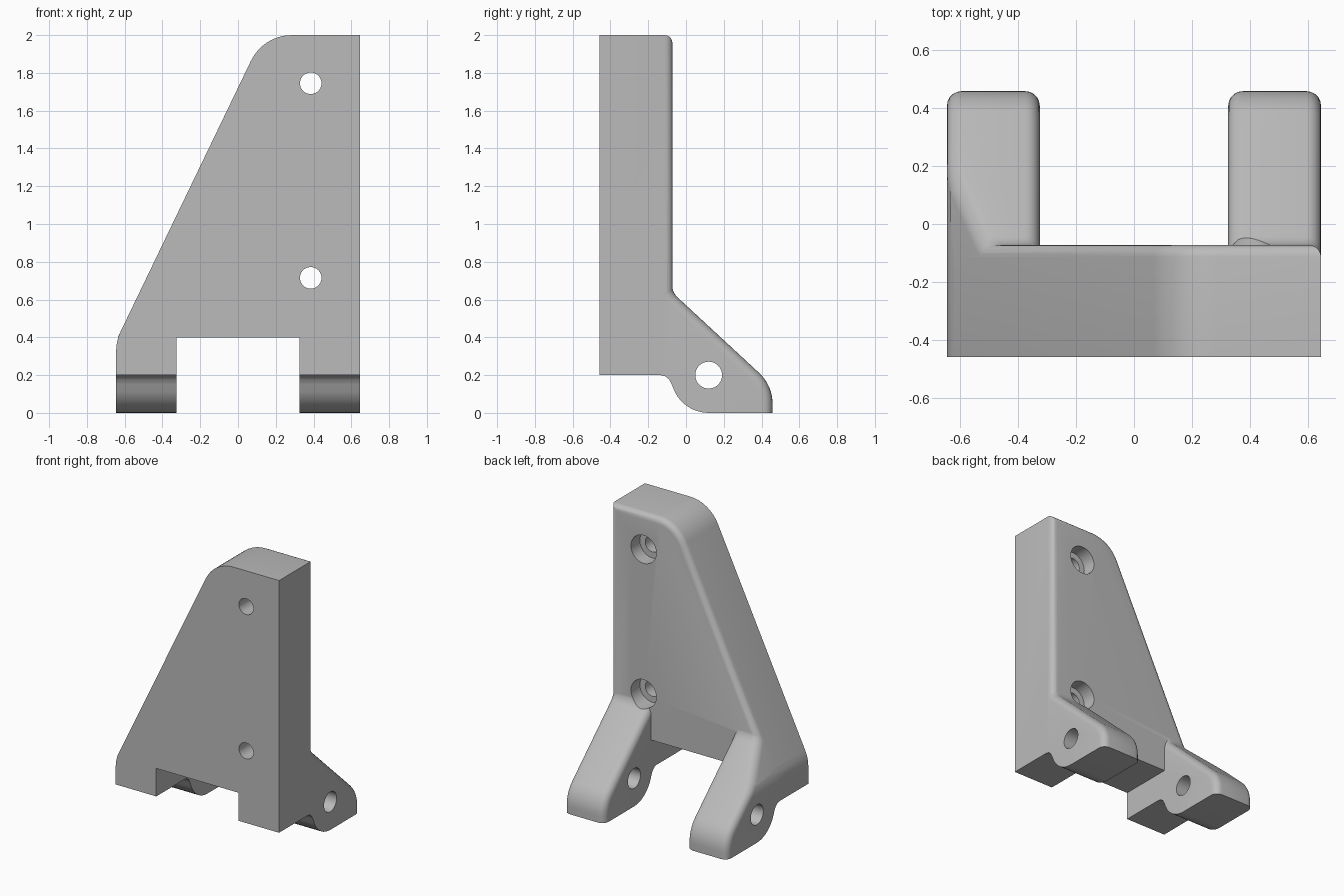
import bpy, bmesh, math
from mathutils import Vector

if "Cube" in bpy.data.objects:
    bpy.data.objects.remove(bpy.data.objects["Cube"])

grey = bpy.data.materials.new("matte grey")
grey.diffuse_color = (0.5, 0.5, 0.5, 1)
grey.use_nodes = True
grey.node_tree.nodes["Principled BSDF"].inputs["Base Color"].default_value = grey.diffuse_color


def rounded(points, seg=8):
    """2D outline from (a, b, radius) corners; a radius above 0 rounds the corner."""
    out, n = [], len(points)
    for i, (a, b, r) in enumerate(points):
        p = Vector((a, b))
        if r == 0:
            out.append(p)
            continue
        u = (Vector(points[i - 1][:2]) - p).normalized()
        v = (Vector(points[(i + 1) % n][:2]) - p).normalized()
        half = u.angle(v) / 2
        c = p + (u + v).normalized() * (r / math.sin(half))
        t = r / math.tan(half)
        s, e = p + u * t - c, p + v * t - c
        turn = s.angle_signed(e)
        a0 = math.atan2(s.y, s.x)
        for k in range(seg + 1):
            w = a0 - turn * k / seg
            out.append(c + Vector((math.cos(w), math.sin(w))) * r)
    return out


def prism(name, outline, axis, lo, hi):
    """Extrude an outline along x (outline in y,z) or along y (outline in x,z)."""
    def place(p, d):
        return (d, p.x, p.y) if axis == 'x' else (p.x, d, p.y)
    bm = bmesh.new()
    a = [bm.verts.new(place(p, lo)) for p in outline]
    b = [bm.verts.new(place(p, hi)) for p in outline]
    bm.faces.new(a)
    bm.faces.new(b[::-1])
    for i in range(len(a)):
        j = (i + 1) % len(a)
        bm.faces.new((a[j], a[i], b[i], b[j]))
    bmesh.ops.recalc_face_normals(bm, faces=bm.faces)
    me = bpy.data.meshes.new(name)
    bm.to_mesh(me)
    bm.free()
    me.materials.append(grey)
    ob = bpy.data.objects.new(name, me)
    bpy.context.collection.objects.link(ob)
    return ob


def disc(a, b, r, n=40):
    return [Vector((a + r * math.cos(2 * math.pi * k / n),
                    b + r * math.sin(2 * math.pi * k / n))) for k in range(n)]


def combine(ob, other, op):
    mod = ob.modifiers.new("bool", 'BOOLEAN')
    mod.operation, mod.solver, mod.object = op, 'EXACT', other
    bpy.context.view_layer.objects.active = ob
    bpy.ops.object.modifier_apply(modifier=mod.name)
    bpy.data.objects.remove(other)


def soften(ob, radius, rule):
    """Round every edge that the rule picks from its two faces."""
    bm = bmesh.new()
    bm.from_mesh(ob.data)
    bmesh.ops.remove_doubles(bm, verts=bm.verts, dist=1e-5)
    bm.normal_update()
    edges = [e for e in bm.edges if len(e.link_faces) == 2 and rule(e)]
    bmesh.ops.bevel(bm, geom=edges, offset=radius, segments=5, profile=0.5,
                    affect='EDGES', clamp_overlap=True)
    bm.to_mesh(ob.data)
    bm.free()


X, Y, BACK = 0.645, 0.458, -0.072
OUTLINE = [(X, 2, 0), (0.134, 2, 0.24), (-X, 0.382, 0.25)]

# Upright plate with a sloping side and a notch at the foot
plate = prism("mounting_bracket", rounded(
    [(X, 0.2, 0)] + OUTLINE + [(-X, 0.2, 0), (-0.325, 0.2, 0), (-0.325, 0.4, 0),
                               (0.325, 0.4, 0), (0.325, 0.2, 0)]), 'y', -Y, BACK)


def plate_rim(e):
    if any(abs(v.co.y - BACK) > 1e-4 for v in e.verts):
        return False
    inner = all(abs(v.co.x) < 0.33 and v.co.z < 0.41 for v in e.verts)
    foot = all(v.co.z < 0.21 for v in e.verts)
    return not inner and not foot


soften(plate, 0.042, plate_rim)

# Hinge arm profile: top slope, rounded tip, curve around the pin, blend to the foot
pin_curve = [Vector((0.12 + 0.2 * math.cos(math.radians(d)),
                     0.2 + 0.2 * math.sin(math.radians(d)))) for d in range(270, 204, -8)]
arm_outline = rounded([(-0.2, 0.2, 0), (-0.2, 0.72, 0), (-0.079, 0.72, 0),
                       (-0.07, 0.635, 0.1), (Y, 0.146, 0.22), (Y, 0, 0)])
arm_outline += pin_curve + [Vector(p) for p in ((-0.075, 0.15), (-0.09, 0.178),
                                                (-0.11, 0.194), (-0.135, 0.2))]


def arm_rim(e):
    def back(f):
        return abs(f.normal.x) < 0.05 and f.normal.y > 0.1

    def side(f):
        return abs(f.normal.x) > 0.2
    f, g = e.link_faces
    return (back(f) and side(g)) or (back(g) and side(f))


for name, lo, hi in (("right_arm", 0.325, 0.8), ("left_arm", -0.8, -0.325)):
    arm = prism(name, arm_outline, 'x', lo, hi)
    # Trim to the plate's outer outline
    trim = prism("trim", rounded([(X, -0.2, 0)] + OUTLINE + [(-X, -0.2, 0)]), 'y', -1, 1)
    combine(arm, trim, 'INTERSECT')
    soften(arm, 0.05, arm_rim)
    combine(plate, arm, 'UNION')

# Hinge pin hole through both arms
combine(plate, prism("pin_hole", disc(0.12, 0.2, 0.071), 'x', -1, 1), 'DIFFERENCE')

# Screw holes, counterbored from the back
for z in (0.715, 1.745):
    combine(plate, prism("screw_hole", disc(0.385, z, 0.057), 'y', -1, 1), 'DIFFERENCE')
    combine(plate, prism("counterbore", disc(0.385, z, 0.1), 'y', BACK - 0.1, 0.6), 'DIFFERENCE')

bpy.ops.object.select_all(action='DESELECT')
plate.select_set(True)
bpy.context.view_layer.objects.active = plate
bpy.ops.object.shade_smooth_by_angle(angle=math.radians(30))
